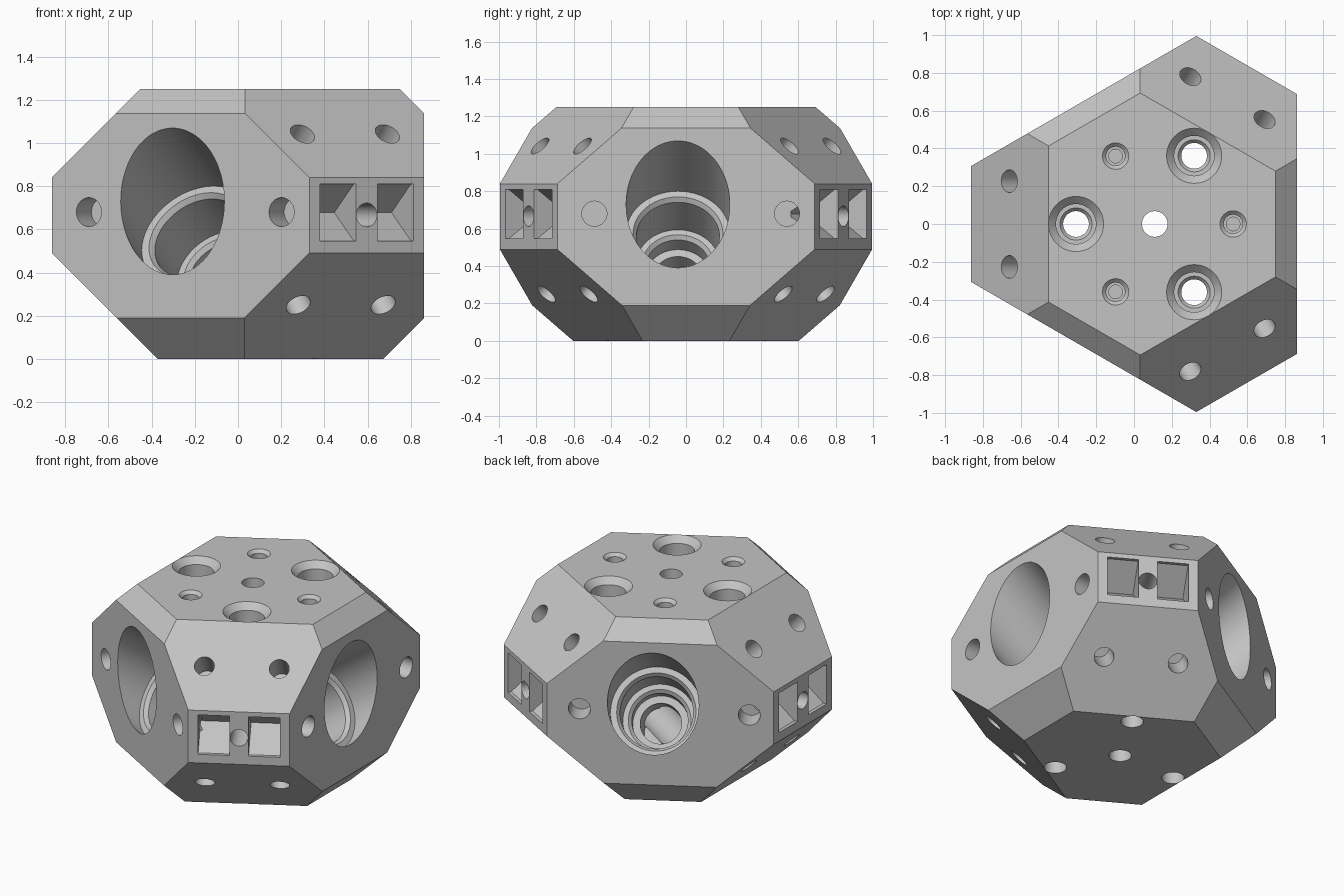
import bpy, bmesh
from math import sin, cos, tau, radians, sqrt
from mathutils import Vector

old = bpy.data.objects.get("Cube")
if old:
    bpy.data.objects.remove(old, do_unlink=True)

CENTRE = 0.11            # x of the threefold axis
HEIGHT = 1.25
BORE_SIDES = (0, 120, 240)
SLOT_SIDES = (60, 180, 300)

grey = bpy.data.materials.new("plain_grey")
grey.use_nodes = True
grey.diffuse_color = (0.55, 0.55, 0.55, 1)
grey.node_tree.nodes["Principled BSDF"].inputs["Base Color"].default_value = (0.55, 0.55, 0.55, 1)


def frame(angle):
    """Outward and sideways unit vectors of one side."""
    a = radians(angle)
    return Vector((cos(a), sin(a), 0)), Vector((-sin(a), cos(a), 0))


def place(angle, out, side, z):
    n, t = frame(angle)
    return Vector((CENTRE, 0, z)) + n * out + t * side


def tilt(angle, out, up):
    return (frame(angle)[0] * out + Vector((0, 0, up))).normalized()


def make_object(name, bm):
    bmesh.ops.recalc_face_normals(bm, faces=bm.faces[:])
    mesh = bpy.data.meshes.new(name)
    bm.to_mesh(mesh)
    bm.free()
    mesh.materials.append(grey)
    obj = bpy.data.objects.new(name, mesh)
    bpy.context.collection.objects.link(obj)
    return obj


# Faceted body: a block trimmed by planes
bm = bmesh.new()
bmesh.ops.create_cube(bm, size=4)


def trim(point, normal):
    geom = bm.verts[:] + bm.edges[:] + bm.faces[:]
    cut = bmesh.ops.bisect_plane(bm, geom=geom, plane_co=point, plane_no=normal, clear_outer=True)
    edges = [g for g in cut["geom_cut"] if isinstance(g, bmesh.types.BMEdge)]
    bmesh.ops.edgeloop_fill(bm, edges=edges)


trim(Vector((0, 0, HEIGHT)), Vector((0, 0, 1)))
trim(Vector((0, 0, 0)), Vector((0, 0, -1)))
for sides, reach, low, high in ((BORE_SIDES, 0.752, 0.19, 1.137), (SLOT_SIDES, 0.972, 0.49, 0.84)):
    for a in sides:
        trim(place(a, reach, 0, 0), frame(a)[0])
        trim(place(a, reach, 0, high), tilt(a, 1, 1))
        trim(place(a, reach, 0, low), tilt(a, 1, -1))
body = make_object("hub_body", bm)
bpy.context.view_layer.objects.active = body
body.select_set(True)


def carve(cutter):
    cutter.hide_render = True
    mod = body.modifiers.new("carve", "BOOLEAN")
    mod.operation = "DIFFERENCE"
    mod.solver = "EXACT"
    mod.object = cutter
    bpy.ops.object.modifier_apply(modifier=mod.name)
    bpy.data.objects.remove(cutter, do_unlink=True)


def drill(start, outward, profile, count=48):
    """Turned cutter: profile lists (depth, radius) from the mouth inward."""
    bm = bmesh.new()
    turn = (-outward).to_track_quat("Z", "Y")
    rings = []
    for depth, radius in profile:
        rings.append([bm.verts.new(start + turn @ Vector((radius * cos(tau * i / count),
                     radius * sin(tau * i / count), depth))) for i in range(count)])
    for r, s in zip(rings, rings[1:]):
        for i in range(count):
            j = (i + 1) % count
            bm.faces.new((r[i], r[j], s[j], s[i]))
    bm.faces.new(rings[0])
    bm.faces.new(rings[-1])
    carve(make_object("drill_cutter", bm))


def wedge(angle, t0, t1):
    """Slot pocket that narrows to a horizontal line inside."""
    bm = bmesh.new()
    outline = ((1.05, 0.547), (1.05, 0.81), (0.95, 0.81), (0.77, 0.678), (0.95, 0.547))
    ends = [[bm.verts.new(place(angle, n, t, z)) for n, z in outline] for t in (t0, t1)]
    bm.faces.new(ends[0])
    bm.faces.new(ends[1])
    for i in range(len(outline)):
        j = (i + 1) % len(outline)
        bm.faces.new((ends[0][i], ends[0][j], ends[1][j], ends[1][i]))
    carve(make_object("slot_cutter", bm))


UP = Vector((0, 0, 1))

for a in BORE_SIDES:
    # Stepped main bore, square to its two twins
    drill(place(a, 0.752, -0.043, 0.73), tilt(a, sqrt(2), 1),
          ((-0.35, 0.277), (0.27, 0.277), (0.27, 0.24), (0.295, 0.222), (0.55, 0.222),
           (0.55, 0.19), (0.57, 0.17), (0.66, 0.17), (0.66, 0.125), (1.0, 0.125)), 80)
    # Shallow holes beside the bore
    for side in (-0.49, 0.54):
        drill(place(a, 0.752, side, 0.68), frame(a)[0], ((-0.1, 0.067), (0.14, 0.067)))
    # Small blind holes in the top
    drill(place(a, 0.415, 0, HEIGHT), UP,
          ((-0.1, 0.07), (0, 0.07), (0.02, 0.05), (0.2, 0.05), (0.2, 0.036), (0.25, 0.036)))

for a in SLOT_SIDES:
    # Counterbored holes through the whole height
    drill(place(a, 0.417, 0, HEIGHT), UP,
          ((-0.1, 0.146), (0, 0.146), (0.04, 0.106), (0.3, 0.106), (0.3, 0.085),
           (0.32, 0.068), (1.4, 0.068)))
    # Screw hole and twin pockets in the narrow face
    wedge(a, -0.249, -0.057)
    wedge(a, 0.057, 0.249)
    drill(place(a, 0.972, 0, 0.667), frame(a)[0], ((-0.1, 0.055), (0.35, 0.055)))
    # Paired holes in the sloping faces
    for side in (-0.227, 0.227):
        drill(place(a, 0.77, side, 1.042), tilt(a, 1, 1), ((-0.1, 0.06), (0.25, 0.06)))
        drill(place(a, 0.732, side, 0.25), tilt(a, 1, -1), ((-0.1, 0.06), (0.22, 0.06)))

# Centre hole
drill(place(0, 0, 0, HEIGHT), UP, ((-0.1, 0.068), (1.4, 0.068)))

bpy.ops.object.shade_smooth_by_angle(angle=radians(25))
